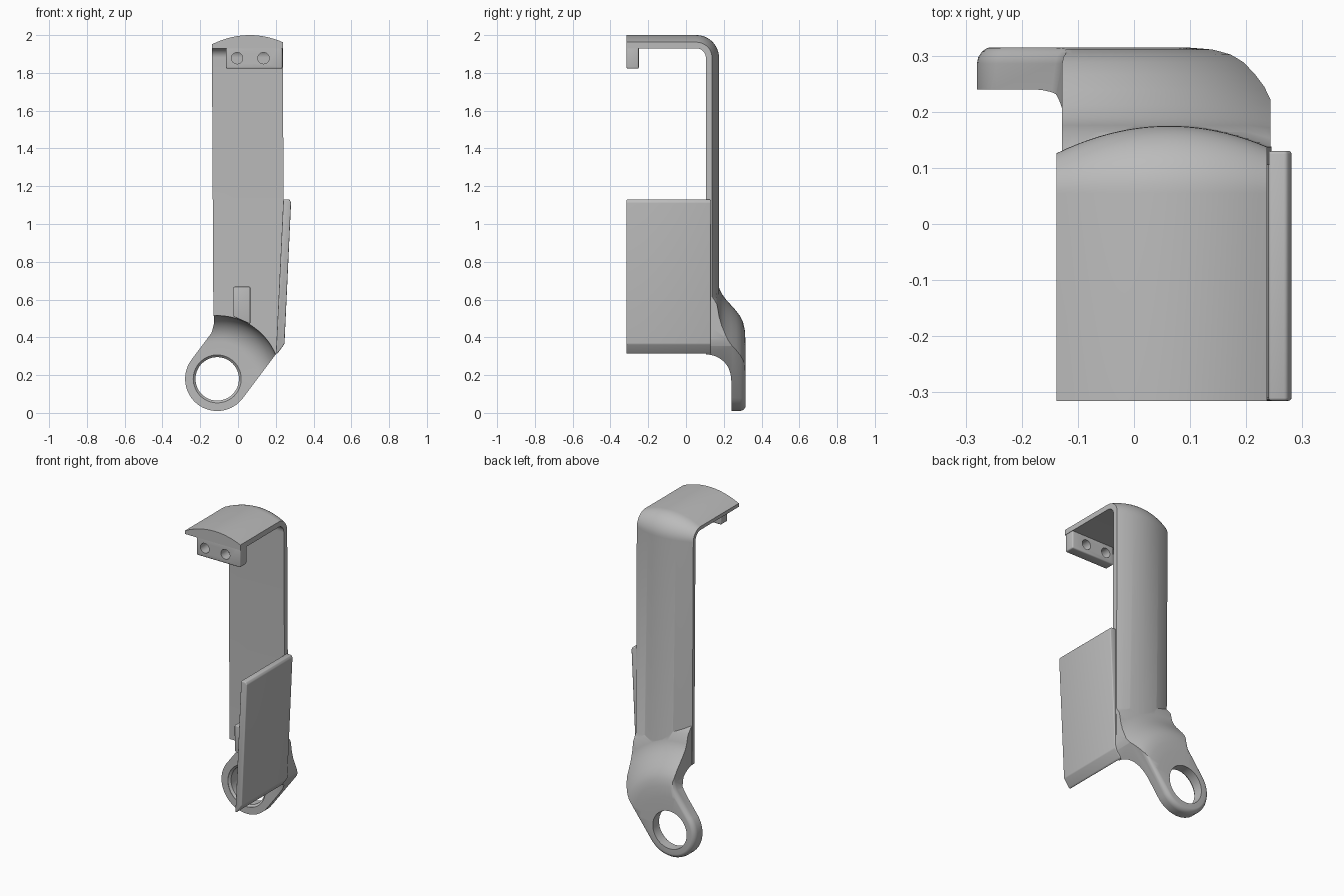
import bpy, bmesh, math
from mathutils import Vector

if "Cube" in bpy.data.objects:
    bpy.data.objects.remove(bpy.data.objects["Cube"], do_unlink=True)

grey = bpy.data.materials.new("plain_grey")
grey.use_nodes = True
grey.diffuse_color = (0.5, 0.5, 0.5, 1)
grey.node_tree.nodes["Principled BSDF"].inputs["Base Color"].default_value = (0.5, 0.5, 0.5, 1)

RING_X, RING_Z, RING_R = -0.11, 0.18, 0.17
FACE_Y, BACK_Y = 0.105, 0.315


def finish(bm, name):
    bmesh.ops.recalc_face_normals(bm, faces=bm.faces[:])
    mesh = bpy.data.meshes.new(name)
    bm.to_mesh(mesh)
    bm.free()
    mesh.materials.append(grey)
    obj = bpy.data.objects.new(name, mesh)
    bpy.context.collection.objects.link(obj)
    return obj


def activate(obj):
    bpy.ops.object.select_all(action='DESELECT')
    obj.select_set(True)
    bpy.context.view_layer.objects.active = obj


def combine(obj, other, operation):
    """Apply a boolean and discard the helper."""
    activate(obj)
    mod = obj.modifiers.new("cut", 'BOOLEAN')
    mod.operation, mod.object, mod.solver = operation, other, 'EXACT'
    bpy.ops.object.modifier_apply(modifier=mod.name)
    bpy.data.objects.remove(other, do_unlink=True)


def prism(name, outline, y0, y1, back_bevel=0, bevel=0):
    """Extrude an x-z outline along y, optionally rounding its edges."""
    bm = bmesh.new()
    face = bm.faces.new([bm.verts.new((x, y0, z)) for x, z in outline])
    out = bmesh.ops.extrude_face_region(bm, geom=[face])
    moved = [g for g in out["geom"] if isinstance(g, bmesh.types.BMVert)]
    bmesh.ops.translate(bm, verts=moved, vec=(0, y1 - y0, 0))
    bmesh.ops.recalc_face_normals(bm, faces=bm.faces[:])
    if back_bevel:
        rim = [e for e in bm.edges if all(abs(v.co.y - y1) < 1e-5 for v in e.verts)]
        bmesh.ops.bevel(bm, geom=rim, offset=back_bevel, segments=4, profile=0.5, affect='EDGES')
    if bevel:
        bmesh.ops.bevel(bm, geom=bm.edges[:], offset=bevel, segments=3, profile=0.5,
                        affect='EDGES', clamp_overlap=True)
    return finish(bm, name)


def box_outline(x0, x1, z0, z1):
    return [(x0, z0), (x1, z0), (x1, z1), (x0, z1)]


def lathe(name, profile, cx=RING_X, cz=RING_Z, steps=80):
    """Spin a (radius, y) profile around an axis parallel to y."""
    bm = bmesh.new()
    verts = [bm.verts.new((cx + r, y, cz)) for r, y in profile]
    edges = [bm.edges.new(pair) for pair in zip(verts, verts[1:])]
    bmesh.ops.spin(bm, geom=verts + edges, cent=(cx, 0, cz), axis=(0, 1, 0),
                   angle=math.tau, steps=steps, use_merge=True)
    bmesh.ops.remove_doubles(bm, verts=bm.verts[:], dist=1e-5)
    return finish(bm, name)


def arched_strip():
    """Sweep a flat-fronted, arched-back section up, round the bend and forward."""
    x0, x1, n = -0.13, 0.245, 20
    xs = [x1 + (x0 - x1) * i / n for i in range(n + 1)]
    section = [(x0, 0), (x1, 0)] + [(x, 0.07 - (x - 0.07) ** 2 / 0.82) for x in xs]
    frames = [(FACE_Y, 0.45, 0)]
    for i in range(13):
        a = math.pi / 2 * i / 12
        frames.append((0.055 + 0.05 * math.cos(a), 1.88 + 0.05 * math.sin(a), a))
    frames.append((-0.315, 1.93, math.pi / 2))
    bm = bmesh.new()
    rings = []
    for y, z, a in frames:
        shift = -0.008 * (z - 0.45) / 1.48
        rings.append([bm.verts.new((x + shift, y + t * math.cos(a), z + t * math.sin(a)))
                      for x, t in section])
    count = len(section)
    for lower, upper in zip(rings, rings[1:]):
        for i in range(count):
            j = (i + 1) % count
            bm.faces.new((lower[i], lower[j], upper[j], upper[i]))
    bm.faces.new(rings[0])
    bm.faces.new(rings[-1])
    return finish(bm, "strip")


# Flared lower arm: a spun dome trimmed to the teardrop outline
body = lathe("bracket_body", [
    (0, 0.106), (0, BACK_Y), (0.2, BACK_Y), (0.26, 0.311), (0.3, 0.302), (0.33, 0.288),
    (0.36, 0.266), (0.39, 0.239), (0.42, 0.212), (0.45, 0.19), (0.48, 0.176),
    (0.53, 0.164), (0.6, 0.106), (0, 0.106)])
tilt = math.atan2(0.6, -0.8)
outline = [(RING_X + RING_R * math.cos(tilt + math.pi * i / 32),
            RING_Z + RING_R * math.sin(tilt + math.pi * i / 32)) for i in range(33)]
outline += [(0.232, 0.353), (0.243, 0.385), (0.243, 0.95), (-0.128, 0.95),
            (-0.128, 0.47), (-0.14, 0.423)]
combine(body, prism("arm_outline", outline, 0.05, BACK_Y + 0.001, back_bevel=0.03), 'INTERSECT')

# Tall strip with the bent top
combine(body, arched_strip(), 'UNION')

# Round clearance in front of the ring, with a filleted floor
bullet = [(0, -0.2), (0.335, -0.2)]
for i in range(13):
    a = math.pi / 2 * i / 12
    bullet.append((0.2 + 0.135 * math.cos(a), FACE_Y + 0.135 * math.sin(a)))
bullet.append((0, 0.24))
combine(body, lathe("clearance", bullet), 'DIFFERENCE')

# Ring hole with a chamfered front rim
combine(body, lathe("hole", [(0, 0.2), (0.127, 0.2), (0.127, 0.242), (0.115, 0.254),
                             (0.115, 0.4), (0, 0.4)]), 'DIFFERENCE')

# Leaning side plate
side_plate = prism("side_plate", [
    (0.2, 0.312), (0.21, 0.315), (0.246, 0.365), (0.281, 1.115), (0.272, 1.13),
    (0.24, 1.13), (0.205, 0.4)], -0.315, 0.13, bevel=0.008)

# Front lip with two screw holes
front_lip = prism("front_lip", box_outline(-0.063, 0.235, 1.822, 1.955), -0.315, -0.25, bevel=0.008)
for x in (-0.005, 0.135):
    combine(front_lip, lathe("screw_hole", [(0, -0.4), (0.03, -0.4), (0.03, -0.2), (0, -0.2)],
                             x, 1.878, 32), 'DIFFERENCE')

# Small locating rib on the front face
rib = prism("locating_rib", [(-0.025, 0.51), (0.065, 0.47), (0.065, 0.668), (-0.025, 0.668)],
            0.0, 0.12, bevel=0.006)

for obj in (body, side_plate, front_lip, rib):
    activate(obj)
    bpy.ops.object.shade_smooth_by_angle(angle=math.radians(35))
